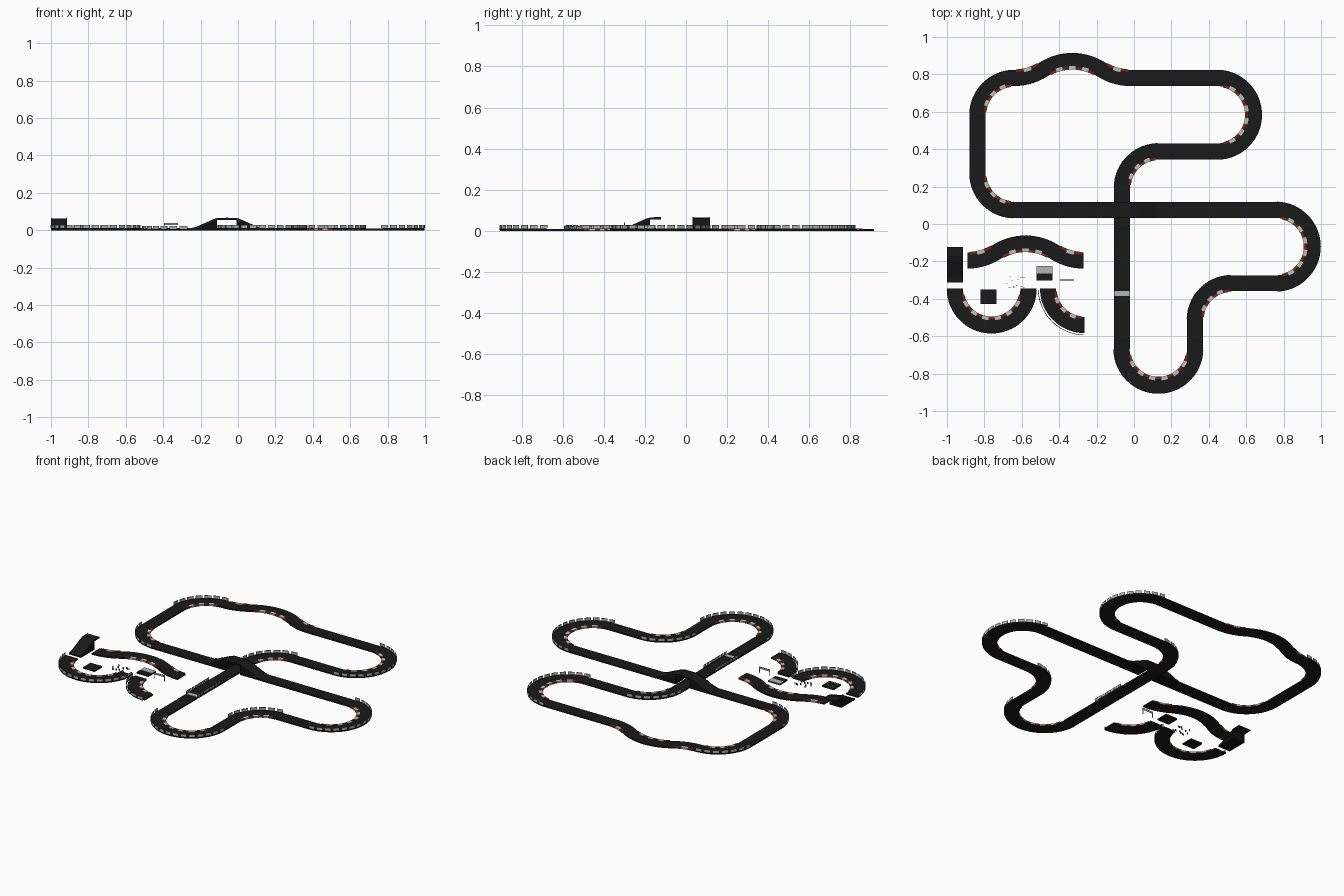
import bpy, bmesh, math, random

if "Cube" in bpy.data.objects:
    bpy.data.objects.remove(bpy.data.objects["Cube"])
random.seed(4)

def material(name, c):
    m = bpy.data.materials.new(name)
    m.diffuse_color = (*c, 1)
    m.use_nodes = True
    m.node_tree.nodes["Principled BSDF"].inputs["Base Color"].default_value = m.diffuse_color
    return m

ROAD = material("asphalt_black", (0.010, 0.010, 0.010))
DARK = material("support_black", (0.005, 0.005, 0.005))
RED = material("kerb_red", (0.22, 0.018, 0.005))
WHITE = material("kerb_white", (0.52, 0.52, 0.52))
GREY = material("barrier_grey", (0.42, 0.42, 0.42))

HW, TH, R = 0.0425, 0.009, 0.196       # half width, thickness, bend radius


class Part:
    """Collects blocks into a single named mesh object."""
    def __init__(self, name, *mats):
        self.name, self.mats, self.bm = name, mats, bmesh.new()

    def loft(self, rings, mat=0):
        vs = [[self.bm.verts.new(p) for p in ring] for ring in rings]
        k = len(rings[0])
        faces = [vs[0][::-1], vs[-1]]
        for a, b in zip(vs, vs[1:]):
            faces += [[a[i], a[(i + 1) % k], b[(i + 1) % k], b[i]] for i in range(k)]
        for f in faces:
            self.bm.faces.new(f).material_index = mat

    def box(self, x0, x1, y0, y1, z0, z1, mat=0):
        self.loft([[(x, y0, z0), (x, y1, z0), (x, y1, z1), (x, y0, z1)] for x in (x0, x1)], mat)

    def ribbon(self, seg, t0, t1, o0, o1, z0, z1, mat=0):
        n = max(1, math.ceil(abs(seg.turn) * (t1 - t0) / math.radians(5)))
        rings = []
        for i in range(n + 1):
            t = t0 + (t1 - t0) * i / n
            (ax, ay), (bx, by) = seg.at(t, o0), seg.at(t, o1)
            rings.append([(ax, ay, z0), (bx, by, z0), (bx, by, z1), (ax, ay, z1)])
        self.loft(rings, mat)

    def done(self):
        bmesh.ops.recalc_face_normals(self.bm, faces=self.bm.faces)
        me = bpy.data.meshes.new(self.name)
        self.bm.to_mesh(me)
        self.bm.free()
        for m in self.mats:
            me.materials.append(m)
        ob = bpy.data.objects.new(self.name, me)
        bpy.context.collection.objects.link(ob)


class Seg:
    """Straight (turn = 0) or arc; offsets are positive to the left."""
    def __init__(self, x, y, h, length, turn=0.0):
        self.x, self.y, self.h, self.length, self.turn = x, y, h, length, turn

    def at(self, t, o):
        h = self.h + self.turn * t
        if self.turn:
            r = self.length / self.turn
            px = self.x + r * (math.sin(h) - math.sin(self.h))
            py = self.y - r * (math.cos(h) - math.cos(self.h))
        else:
            px = self.x + math.cos(h) * self.length * t
            py = self.y + math.sin(h) * self.length * t
        return px - math.sin(h) * o, py + math.cos(h) * o


def walk(x, y, heading, plan):
    """Plan entries: ('S', length), ('G', gap) or ('A', degrees, radius)."""
    h, out = math.radians(heading), []
    for kind, v, *r in plan:
        if kind == 'A':
            a = math.radians(v)
            s = Seg(x, y, h, abs(a) * r[0], a)
        else:
            s = Seg(x, y, h, v)
        x, y = s.at(1, 0)
        h += s.turn
        if kind != 'G':
            out.append(s)
    return out


# S-shaped chicane: two shallow curves up, two back down
BA = 2 * math.atan(0.092 / 0.31)
BR = 0.155 / math.sin(BA)
BD = math.degrees(BA)

def chicane(sign):
    return [('A', sign * BD, BR), ('A', -2 * sign * BD, BR), ('A', sign * BD, BR)]


def build_track(name, segs, gap=0.0):
    road = Part(name + "_road", ROAD)
    kerb = Part(name + "_kerbs", RED, WHITE)
    wall = Part(name + "_barriers", DARK, GREY)
    for s in segs:
        road.ribbon(s, 0, 1, -HW, HW, 0, TH)
        if not s.turn:
            continue
        side = 1 if s.turn > 0 else -1
        # striped kerb on the inside of the bend, white blocks wider than red
        n = max(3, int(s.length * 0.85 * (1 - HW / (s.length / abs(s.turn))) / 0.033) | 1)
        for i in range(n):
            t0, t1 = 0.07 + 0.86 * i / n, 0.07 + 0.86 * (i + 1) / n
            o = 0.026 if i % 2 else 0.033
            kerb.ribbon(s, t0, t1, side * o, side * (HW + 0.004), 0.001, TH + 0.002, i % 2)
        # crenellated barrier on the outside of big bends
        if abs(s.turn) > 1.5:
            a, b = -side * (HW - 0.001 + gap), -side * (HW + 0.002 + gap)
            z = 0.001 if gap else TH - 0.004
            wall.ribbon(s, 0.02, 0.98, a, b, z, z + 0.006, 0)
            m = round(s.length / 0.042)
            for i in range(m):
                t0, t1 = (i + 0.13) / m, (i + 0.87) / m
                wall.ribbon(s, t0, t1, a, b, z + 0.006, z + 0.022, 1)
                wall.ribbon(s, t0, t1, a, b, z + 0.022, z + 0.023, 0)
    for p in (road, kerb, wall):
        if p.bm.verts:
            p.done()


main = walk(-0.064, -0.667, 90, [
    ('S', 0.859), ('A', -90, R), ('S', 0.312), ('A', 180, R), ('S', 0.464), *chicane(-1),
    ('A', 90, R), ('S', 0.313), ('A', 90, R), ('S', 0.391), ('G', 0.38), ('S', 0.627),
    ('A', -180, R), ('S', 0.236), ('A', 90, R), ('S', 0.154), ('A', -180, R)])
build_track("circuit", main)

# Spare track pieces at the lower left
build_track("spare_chicane", walk(-0.89, -0.196, 0, chicane(1)))
build_track("spare_hairpin", walk(-0.761 - R, -0.345, -90, [('A', 180, R)]))
build_track("spare_quarter", walk(-0.264 - R, -0.345, -90, [('A', 90, R)]), gap=0.009)
p = Part("spare_short_straight", ROAD)
p.box(-0.82, -0.735, -0.428, -0.35, 0, TH)
p.done()


def half_bridge(name, place):
    """Ramp rising along local u, 0.19 long; place maps (u, v, z) to the model."""
    p = Part(name, ROAD, DARK)
    top = [(0, TH), (0.025, 0.015), (0.115, 0.055), (0.14, 0.063), (0.19, 0.064)]
    p.loft([[place(u, v, z) for v, z in
             ((-HW, max(0, z - 0.008)), (HW, max(0, z - 0.008)), (HW, z), (-HW, z))]
            for u, z in top])
    # solid support below the slope
    p.loft([[place(u, v, z) for v, z in ((-HW, 0), (HW, 0), (HW, h), (-HW, h))]
            for u, h in ((0, 0.004), (0.025, 0.009), (0.115, 0.049), (0.138, 0.057))], 1)
    # slim side lips
    for v in (-HW, HW - 0.003):
        p.loft([[place(u, w, z) for w, z in
                 ((v, h), (v + 0.003, h), (v + 0.003, h + 0.003), (v, h + 0.003))]
                for u, h in top], 1)
    p.done()


half_bridge("bridge_left_ramp", lambda u, v, z: (-0.249 + u, 0.075 + v, z))
half_bridge("bridge_right_ramp", lambda u, v, z: (0.131 - u, 0.075 + v, z))
half_bridge("spare_ramp", lambda u, v, z: (-0.9575 + v, -0.312 + u, z))

# Chequered start markings
def chequers(name, x, y0, y1, cols=10, rows=3):
    p = Part(name, WHITE, GREY)
    w, d = 2 * HW / cols, (y1 - y0) / rows
    for i in range(cols):
        for j in range(rows):
            p.box(x - HW + i * w, x - HW + (i + 1) * w, y0 + j * d, y0 + (j + 1) * d,
                  TH - 0.002, TH + 0.001, (i + j) % 2)
    p.done()

chequers("start_line", -0.064, -0.385, -0.358)
p = Part("spare_start_straight", ROAD)
p.box(-0.521, -0.435, -0.302, -0.224, 0, TH)
p.done()
chequers("spare_start_line", -0.478, -0.264, -0.224)

# Pit fences beside the start straight
p = Part("start_fences", DARK, GREY)
for x in (-0.064 - HW, -0.064 + HW - 0.003):
    p.box(x, x + 0.003, -0.385, -0.145, TH, TH + 0.004, 0)
    for i in range(8):
        y = -0.383 + i * 0.03
        p.box(x, x + 0.003, y, y + 0.024, TH + 0.004, 0.027, 1)
        p.box(x, x + 0.003, y, y + 0.024, 0.027, 0.028, 0)
p.done()

# Spare gantry: beam on two legs
p = Part("spare_gantry", GREY, DARK)
p.box(-0.395, -0.32, -0.301, -0.298, 0.028, 0.039)
p.box(-0.395, -0.32, -0.301, -0.298, 0.039, 0.040, 1)
for x in (-0.395, -0.322):
    p.box(x, x + 0.002, -0.301, -0.298, 0, 0.028, 0)
p.done()

# Loose trackside marker posts
p = Part("loose_posts", DARK, GREY)
for i in range(14):
    x, y = random.uniform(-0.69, -0.58), random.uniform(-0.35, -0.275)
    p.box(x, x + 0.007, y, y + 0.003, 0, 0.012, 1 - (i % 3 > 0))
p.done()
